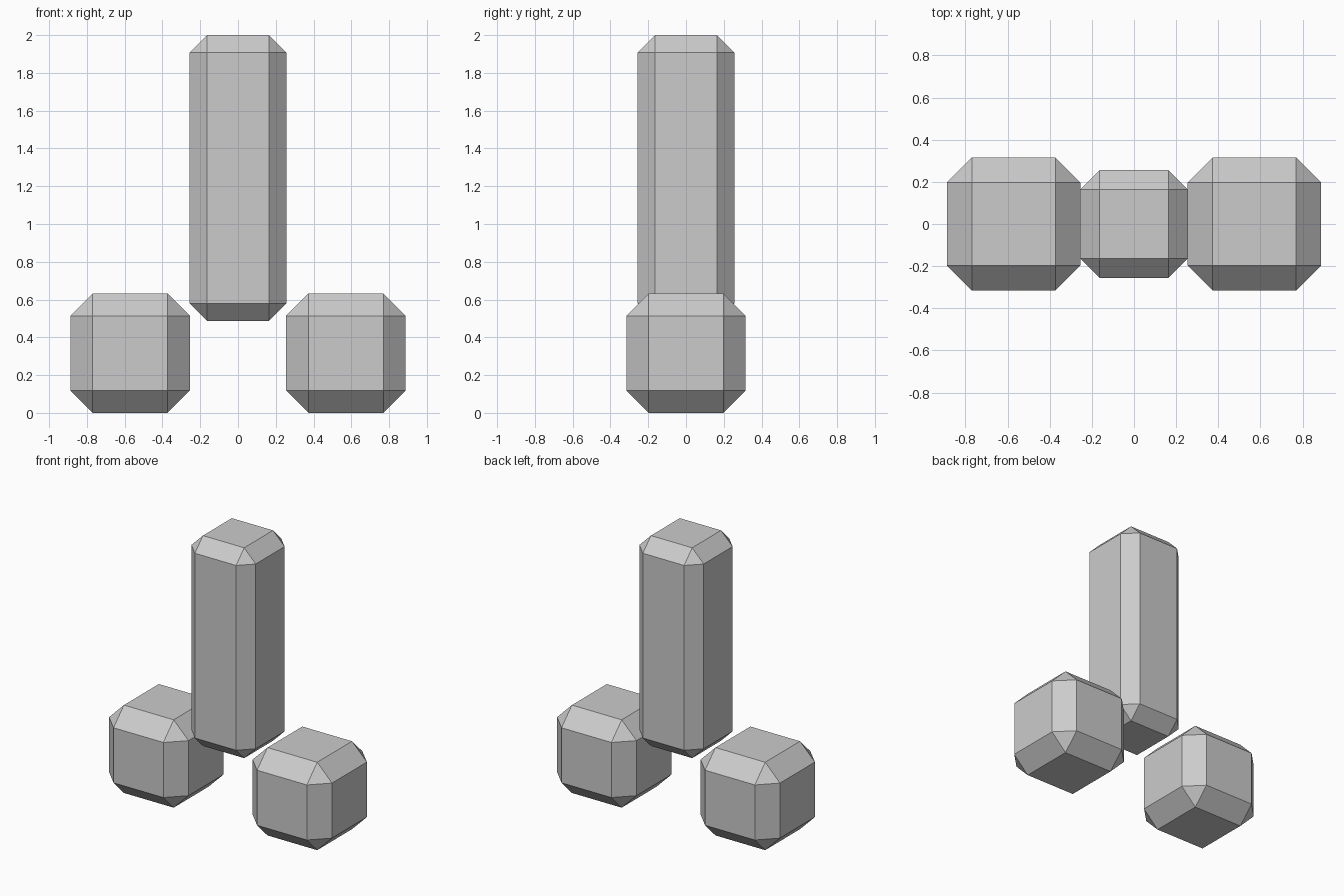
import bpy
import bmesh
from mathutils import Vector

if "Cube" in bpy.data.objects:
    bpy.data.objects.remove(bpy.data.objects["Cube"])


def chamfered_box(name, centre, size, chamfer):
    """Box with one flat chamfer along every edge and triangular corners."""
    bm = bmesh.new()
    bmesh.ops.create_cube(bm, size=1)
    bmesh.ops.scale(bm, vec=Vector(size), verts=bm.verts)
    bmesh.ops.bevel(bm, geom=bm.edges[:], offset=chamfer, offset_type='OFFSET',
                    segments=1, profile=0.5, affect='EDGES')
    mesh = bpy.data.meshes.new(name)
    bm.to_mesh(mesh)
    bm.free()
    obj = bpy.data.objects.new(name, mesh)
    obj.location = centre
    bpy.context.collection.objects.link(obj)
    return obj


# Tall central column, raised above the ground
bottom, top = 0.487, 2.0
chamfered_box("column", (0, 0, (bottom + top) / 2), (0.512, 0.512, top - bottom), 0.092)

# Matching block on each side, standing on the ground
block = 0.632
for side, name in ((-1, "left_block"), (1, "right_block")):
    chamfered_box(name, (side * 0.571, 0, block / 2), (block, block, block), 0.118)
